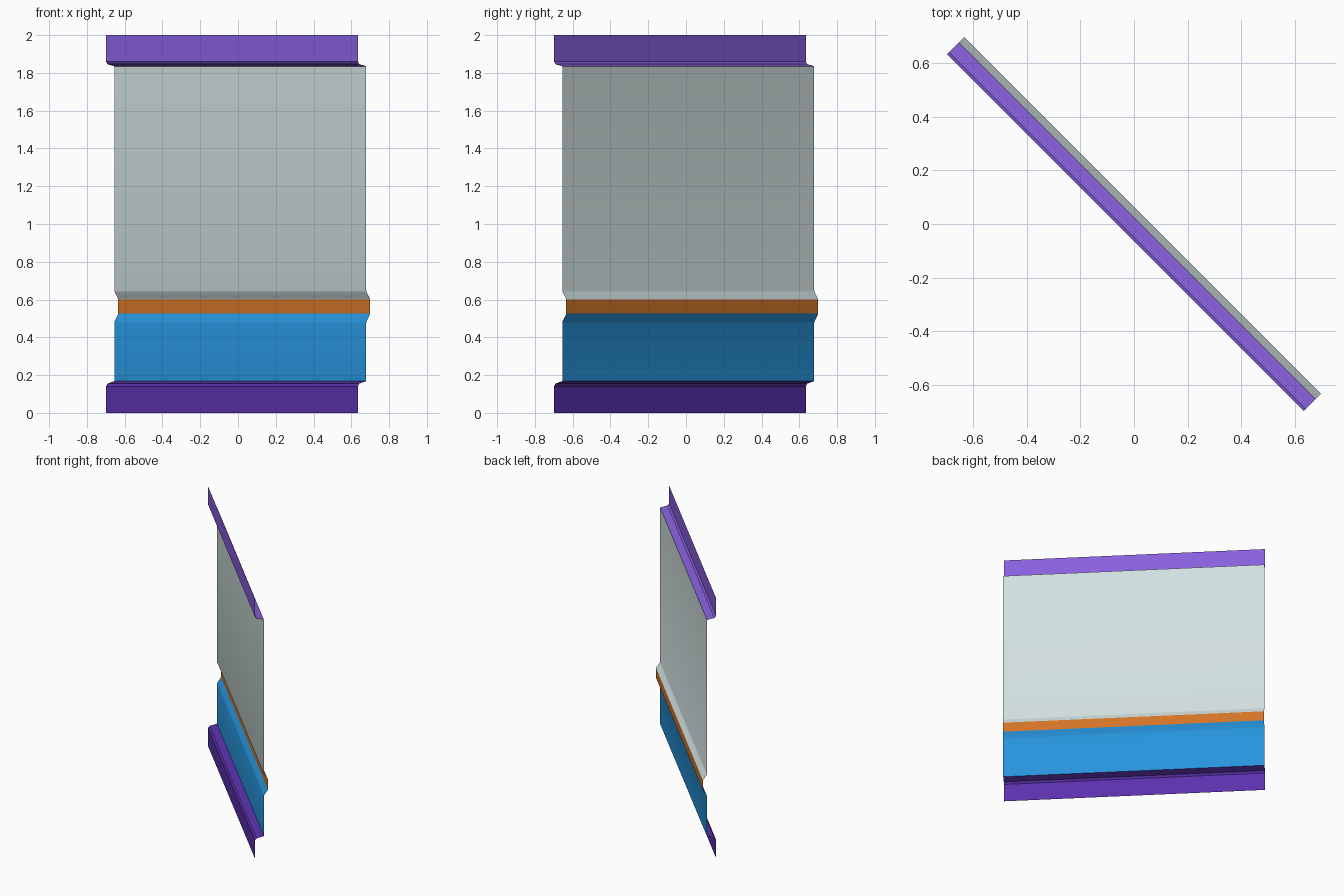
import bpy, bmesh, math

if "Cube" in bpy.data.objects:
    bpy.data.objects.remove(bpy.data.objects["Cube"])

HALF = 0.943            # half the panel length along its diagonal run
S = math.sqrt(0.5)


def srgb(hexcode):
    vals = [int(hexcode[i:i + 2], 16) / 255 for i in (0, 2, 4)]
    return [v / 12.92 if v <= 0.04045 else ((v + 0.055) / 1.055) ** 2.4 for v in vals] + [1]


def material(name, hexcode):
    m = bpy.data.materials.new(name)
    m.diffuse_color = srgb(hexcode)
    m.use_nodes = True
    m.node_tree.nodes["Principled BSDF"].inputs["Base Color"].default_value = m.diffuse_color
    return m


def strip(name, profile, mat, smooth_angle):
    """Sweep an open (offset, height) profile along the diagonal wall line."""
    bm = bmesh.new()
    rows = []
    for n, z in profile:
        rows.append([bm.verts.new(((n + t) * S, (n - t) * S, z)) for t in (-HALF, HALF)])
    for (a, b), (c, d) in zip(rows, rows[1:]):
        bm.faces.new((a, b, d, c))
    bm.normal_update()
    # profiles run bottom to top; make the +x +y side the outside
    if sum((f.normal.x + f.normal.y) * f.calc_area() for f in bm.faces) < 0:
        bmesh.ops.reverse_faces(bm, faces=bm.faces[:])
    me = bpy.data.meshes.new(name)
    bm.to_mesh(me)
    bm.free()
    me.materials.append(mat)
    ob = bpy.data.objects.new(name, me)
    bpy.context.collection.objects.link(ob)
    bpy.ops.object.select_all(action='DESELECT')
    ob.select_set(True)
    bpy.context.view_layer.objects.active = ob
    bpy.ops.object.shade_smooth_by_angle(angle=math.radians(smooth_angle))
    return ob


BACK, WALL, OUT = -0.046, 0.017, 0.046   # offsets of recess, wall and rail

# Skirting at the floor, stepping out to the wall
strip("skirting", [(BACK, 0), (BACK, 0.14), (-0.035, 0.155), (WALL, 0.168)],
      material("dark purple", "5A31AC"), 20)

# Lower wall, curving out to the rail
strip("lower_wall", [(WALL, 0.168), (WALL, 0.475), (0.020, 0.485), (0.041, 0.515), (OUT, 0.525)],
      material("blue", "2794DC"), 35)

# Rail band
strip("rail", [(OUT, 0.525), (OUT, 0.60)], material("orange", "D27526"), 20)

# Upper wall, flared at its foot
strip("upper_wall", [(OUT, 0.60), (0.042, 0.610), (0.020, 0.638), (WALL, 0.648), (WALL, 1.835)],
      material("pale grey", "D2E0E0"), 35)

# Cornice at the top, stepping back in
strip("cornice", [(WALL, 1.835), (-0.035, 1.846), (BACK, 1.86), (BACK, 2.0)],
      material("light purple", "8860DE"), 20)
